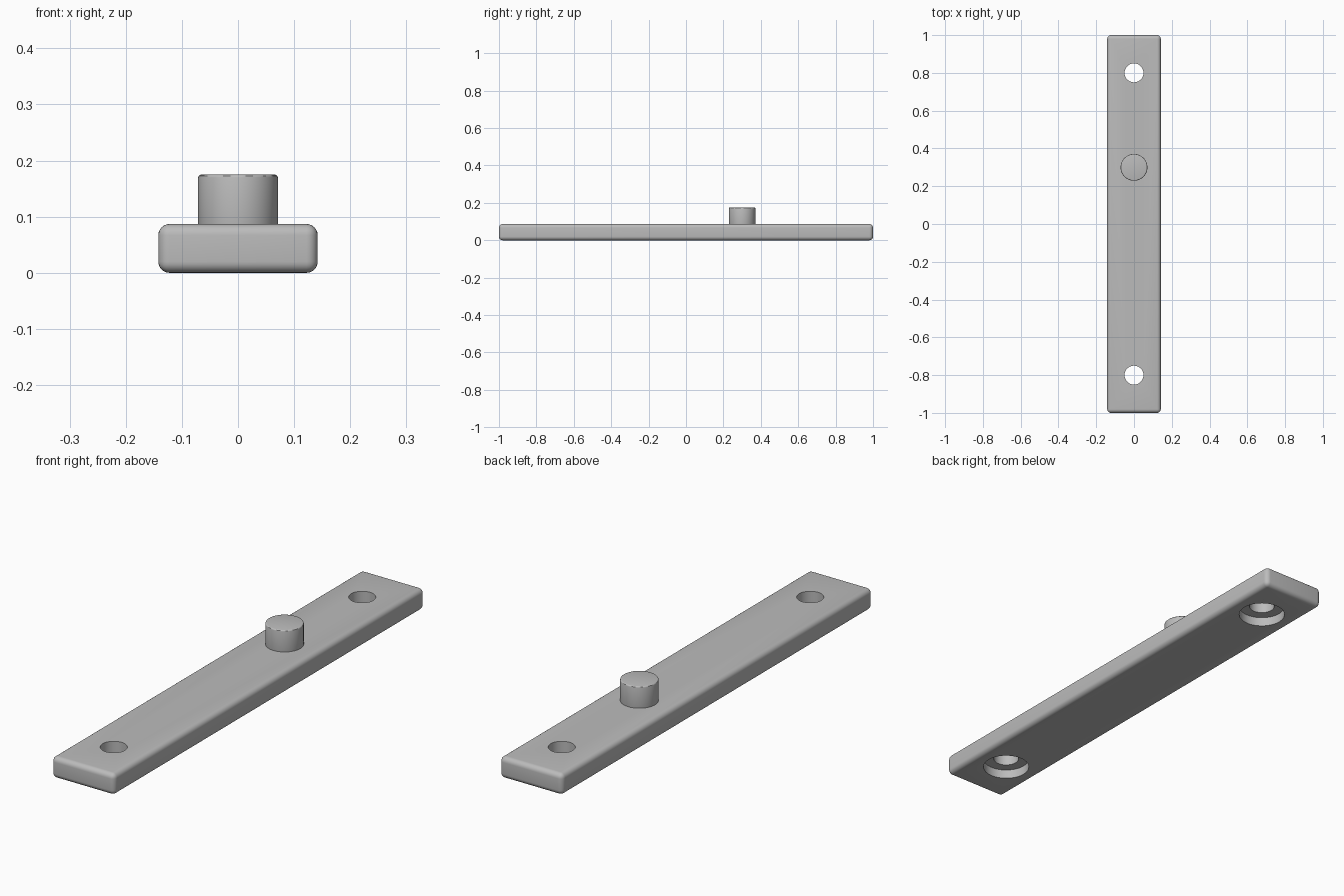
import bpy, math

cube = bpy.data.objects.get("Cube")
if cube:
    bpy.data.objects.remove(cube, do_unlink=True)

grey = bpy.data.materials.new("plain grey")
grey.use_nodes = True
colour = (0.5, 0.5, 0.5, 1)
grey.diffuse_color = colour
grey.node_tree.nodes["Principled BSDF"].inputs["Base Color"].default_value = colour

THICK = 0.087


def apply(obj, name):
    bpy.context.view_layer.objects.active = obj
    bpy.ops.object.modifier_apply(modifier=name)


def bevel(obj, width, segments):
    mod = obj.modifiers.new("round", "BEVEL")
    mod.width, mod.segments = width, segments
    mod.limit_method = "ANGLE"
    mod.angle_limit = math.radians(40)
    apply(obj, "round")


def cylinder(name, radius, y, bottom, top):
    bpy.ops.mesh.primitive_cylinder_add(
        vertices=64, radius=radius, depth=top - bottom,
        location=(0, y, (bottom + top) / 2))
    obj = bpy.context.object
    obj.name = name
    return obj


def finish(obj):
    obj.data.materials.clear()
    obj.data.materials.append(grey)
    bpy.ops.object.select_all(action="DESELECT")
    obj.select_set(True)
    bpy.context.view_layer.objects.active = obj
    bpy.ops.object.shade_smooth_by_angle(angle=math.radians(30))


# Rounded bar
bpy.ops.mesh.primitive_cube_add(size=1, location=(0, 0, THICK / 2))
bar = bpy.context.object
bar.name = "bar"
bar.scale = (0.284, 2, THICK)
bpy.ops.object.transform_apply(location=False, rotation=False, scale=True)
bevel(bar, 0.02, 6)

# Screw holes, each with a wider recess underneath
for y in (-0.8, 0.8):
    for radius, top in ((0.05, 0.2), (0.091, 0.038)):
        cutter = cylinder("hole_cutter", radius, y, -0.1, top)
        cutter.hide_render = True
        cut = bar.modifiers.new("cut", "BOOLEAN")
        cut.object, cut.operation, cut.solver = cutter, "DIFFERENCE", "EXACT"
        apply(bar, "cut")
        bpy.data.objects.remove(cutter, do_unlink=True)
finish(bar)

# Locating pin with a softened top edge
pin = cylinder("pin", 0.071, 0.3, THICK - 0.02, 0.175)
bevel(pin, 0.005, 3)
finish(pin)
